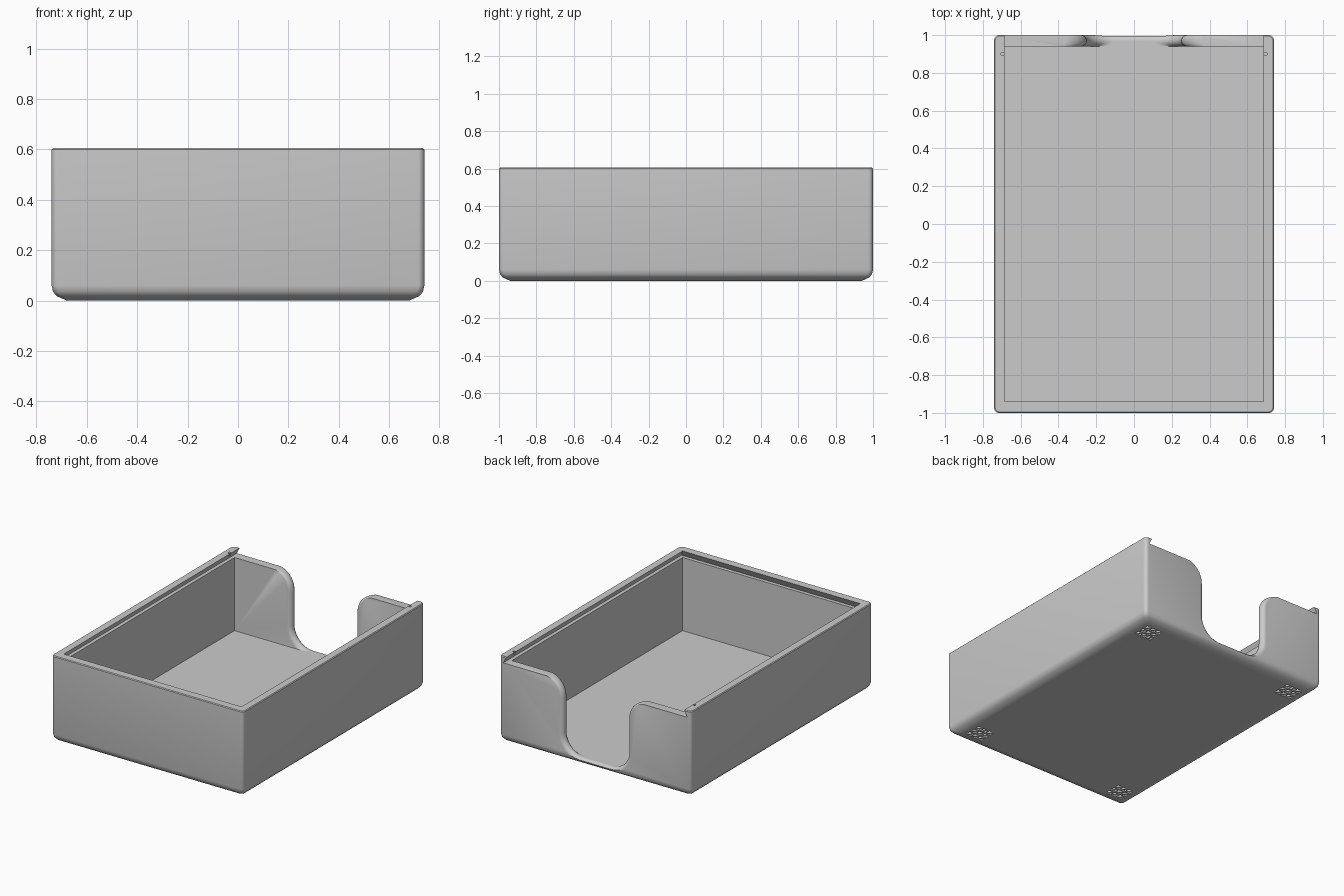
import bpy
import bmesh
from math import sin, cos, pi, sqrt, radians

cube = bpy.data.objects.get("Cube")
if cube:
    bpy.data.objects.remove(cube, do_unlink=True)

HX, HY, HEIGHT = 0.74, 1.0, 0.605
IN_X, IN_Y, FLOOR, SHELF = 0.685, 0.94, 0.05, 0.56

grey = bpy.data.materials.new("grey_plastic")
grey.use_nodes = True
grey.diffuse_color = (0.6, 0.6, 0.6, 1)
grey.node_tree.nodes["Principled BSDF"].inputs["Base Color"].default_value = (0.6, 0.6, 0.6, 1)


def make_object(name, bm):
    bmesh.ops.recalc_face_normals(bm, faces=bm.faces)
    mesh = bpy.data.meshes.new(name)
    bm.to_mesh(mesh)
    bm.free()
    mesh.materials.append(grey)
    obj = bpy.data.objects.new(name, mesh)
    bpy.context.collection.objects.link(obj)
    return obj


def add_loft(bm, rings):
    """Closed solid through a list of matching point rings."""
    loops = [[bm.verts.new(p) for p in ring] for ring in rings]
    n = len(loops[0])
    for a, b in zip(loops, loops[1:]):
        for i in range(n):
            j = (i + 1) % n
            bm.faces.new((a[i], a[j], b[j], b[i]))
    bm.faces.new(loops[0][::-1])
    bm.faces.new(loops[-1])


def loft(name, rings):
    bm = bmesh.new()
    add_loft(bm, rings)
    return make_object(name, bm)


def rounded_ring(inset, z, r=0.025, steps=6):
    ring = []
    for k, (sx, sy) in enumerate(((1, 1), (-1, 1), (-1, -1), (1, -1))):
        for i in range(steps + 1):
            a = (k + i / steps) * pi / 2
            ring.append((sx * (HX - inset - r) + r * cos(a),
                         sy * (HY - inset - r) + r * sin(a), z))
    return ring


def rect(x, y0, y1, z):
    return [(-x, y0, z), (x, y0, z), (x, y1, z), (-x, y1, z)]


def cut(target, cutter):
    mod = target.modifiers.new("cut", 'BOOLEAN')
    mod.operation = 'DIFFERENCE'
    mod.solver = 'EXACT'
    mod.object = cutter
    bpy.context.view_layer.objects.active = target
    bpy.ops.object.modifier_apply(modifier=mod.name)
    bpy.data.objects.remove(cutter, do_unlink=True)


# Outer body with rounded corners and a softened bottom edge
box = loft("box_body", [rounded_ring(i, z) for i, z in (
    (0.06, 0), (0.02, 0.018), (0.006, 0.035), (0, 0.06),
    (0, HEIGHT - 0.005), (0.005, HEIGHT))])

# Inner cavity
cut(box, loft("cavity_cutter", [rect(IN_X, -IN_Y, IN_Y, z) for z in (FLOOR, 1)]))

# Dovetail slot for a sliding lid, open at the back
cut(box, loft("lid_slot_cutter", [
    rect(IN_X + 0.025, -IN_Y - 0.025, 1.2, SHELF),
    rect(IN_X, -IN_Y, 1.2, HEIGHT + 0.001),
    rect(IN_X, -IN_Y, 1.2, 0.8)]))


def scoop_ring(y, grow, inner):
    """Thumb scoop outline, widened by grow except at its top ends."""
    side, steps = 0.25, 10
    half = []
    for i in range(steps + 1):
        a = i / steps * pi / 2
        r = 0.14 + grow
        half.append((0.11 + r * sin(a), 0.19 - r * cos(a)))
    for i in range(steps + 1):
        t = i / steps
        r = 0.132 - grow * (1 - t)
        half.append((side + 0.132 - r * cos(t * pi / 2), 0.43 + r * sin(t * pi / 2)))
    half.append((half[-1][0], 0.8))
    if inner:
        half = [(x, max(z, FLOOR)) for x, z in half]
    return [(x, y, z) for x, z in half] + [(-x, y, z) for x, z in half[::-1]]


# Thumb scoop through the back wall with a half-round edge
mid, rad, slices = (HY + IN_Y) / 2, (HY - IN_Y) / 2, 12
rings = [scoop_ring(IN_Y - 0.05, rad, True)]
for i in range(slices + 1):
    t = -cos(i / slices * pi)
    rings.append(scoop_ring(mid + rad * t, rad * (1 - sqrt(max(0, 1 - t * t))), t <= 0))
rings.append(scoop_ring(HY + 0.1, rad, False))
cut(box, loft("scoop_cutter", rings))

# Small lid catch holes in the rim
bm = bmesh.new()
for s in (-1, 1):
    add_loft(bm, [[(s * 0.696 + 0.009 * cos(k * pi / 6), 0.9 + 0.009 * sin(k * pi / 6), z)
                   for k in range(12)] for z in (SHELF + 0.01, 0.7)])
cut(box, make_object("catch_cutter", bm))

# Triangular grip pockets under the four corners
bm = bmesh.new()
cell, gap, count = 0.045, 0.005, 3
for cx in (-0.59, 0.59):
    for cy in (-0.85, 0.85):
        for i in range(count):
            for j in range(count):
                x = cx + (i - count / 2) * cell
                y = cy + (j - count / 2) * cell
                lo, hi = gap / 2, cell - gap / 2
                for tri in (((lo, lo), (hi - gap, lo), (lo, hi - gap)),
                            ((hi, hi), (lo + gap, hi), (hi, lo + gap))):
                    add_loft(bm, [[(x + u, y + v, z) for u, v in tri]
                                  for z in (-0.02, 0.015)])
cut(box, make_object("grip_cutter", bm))

# Smooth rounded surfaces, crisp edges
bpy.ops.object.select_all(action='DESELECT')
box.select_set(True)
bpy.context.view_layer.objects.active = box
bpy.ops.object.shade_smooth_by_angle(angle=radians(32))
